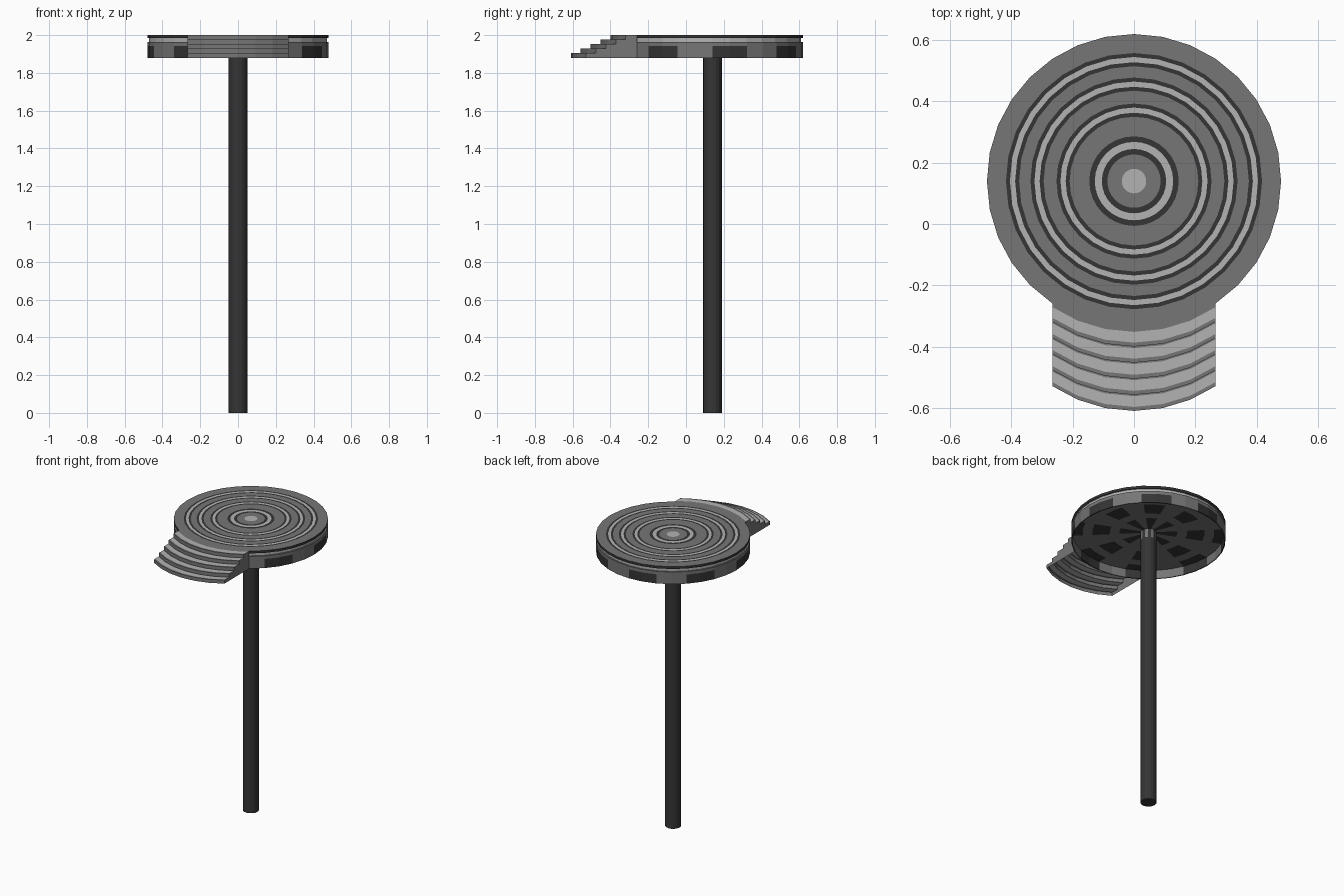
import bpy, bmesh, math

if "Cube" in bpy.data.objects:
    bpy.data.objects.remove(bpy.data.objects["Cube"])

CY, R, SEG = 0.14, 0.48, 32
DARK, MID, LIGHT, CHECK = 0, 1, 2, 3

mats = []
for name, v in (("dark_grey", 0.035), ("mid_grey", 0.18), ("light_grey", 0.45)):
    m = bpy.data.materials.new(name)
    m.diffuse_color = (v, v, v, 1)
    m.use_nodes = True
    m.node_tree.nodes["Principled BSDF"].inputs["Base Color"].default_value = m.diffuse_color
    mats.append(m)


def finish(bm, name, fix_normals=True):
    if fix_normals:
        bmesh.ops.recalc_face_normals(bm, faces=bm.faces)
    me = bpy.data.meshes.new(name)
    bm.to_mesh(me)
    bm.free()
    for m in mats:
        me.materials.append(m)
    ob = bpy.data.objects.new(name, me)
    bpy.context.collection.objects.link(ob)
    return ob


def revolve(name, start, rows, seg=SEG):
    """Revolve a profile about the pole axis; each row is (radius, z, shade)."""
    bm = bmesh.new()

    def ring(r, z):
        if r == 0:
            return [bm.verts.new((0, CY, z))] * seg
        return [bm.verts.new((r * math.cos(2 * math.pi * i / seg),
                              CY + r * math.sin(2 * math.pi * i / seg), z)) for i in range(seg)]

    prev = ring(*start)
    for r, z, shade in rows:
        cur = ring(r, z)
        for i in range(seg):
            j = (i + 1) % seg
            f = bm.faces.new(dict.fromkeys((prev[i], cur[i], cur[j], prev[j])))
            f.material_index = (i * SEG // seg // 2) % 2 if shade == CHECK else shade
        prev = cur
    return finish(bm, name)


# platform: striped top, recessed light band, chequered rim and hollow underside
top = [(0.04, LIGHT), (0.087, MID), (0.105, DARK), (0.128, LIGHT), (0.146, DARK)]
for r in (0.21, 0.295, 0.375):
    top += [(r, MID), (r + 0.013, DARK), (r + 0.03, LIGHT), (r + 0.043, DARK)]
top.append((R, MID))
rows = [(r, 2.0, s) for r, s in top]
rows += [(R, 1.984, DARK), (0.47, 1.984, MID), (0.47, 1.963, LIGHT), (R, 1.963, MID),
         (R, 1.942, MID), (R, 1.88, CHECK), (0.474, 1.88, CHECK), (0.474, 1.94, CHECK),
         (0.41, 1.94, CHECK), (0.35, 1.94, MID), (0.24, 1.94, CHECK),
         (0.18, 1.94, MID), (0.05, 1.94, CHECK)]
revolve("platform", (0, 2.0), rows)

# pole with chequered collar under the platform
revolve("pole", (0, 0), [(0.05, 0, DARK), (0.05, 1.88, DARK), (0.05, 1.94, CHECK),
                         (0, 1.94, DARK)], 16)

# curved steps: the rim arc repeated forward and down, open underneath
bm = bmesh.new()
arc = [(R * math.sin(math.radians(a * 11.25)), CY - R * math.cos(math.radians(a * 11.25)))
       for a in range(-3, 4)]
path = [(0, 2.0, MID)]
for k in range(5):
    nose, z = -0.06 - 0.0525 * k, 2.0 - 0.024 * k
    path += [(nose + 0.048, z, MID), (nose + 0.013, z, LIGHT), (nose, z, MID),
             (nose, z - 0.024, MID)]
grid = [[bm.verts.new((x, y + dy, z)) for x, y in arc] for dy, z, s in path]
for n in range(1, len(path)):
    for i in range(6):
        f = bm.faces.new((grid[n - 1][i], grid[n][i], grid[n][i + 1], grid[n - 1][i + 1]))
        f.material_index = path[n][2]
for i in (0, 6):
    corner = bm.verts.new((arc[i][0], arc[i][1], 1.88))
    bm.faces.new([row[i] for row in grid] + [corner]).material_index = MID
finish(bm, "steps")
